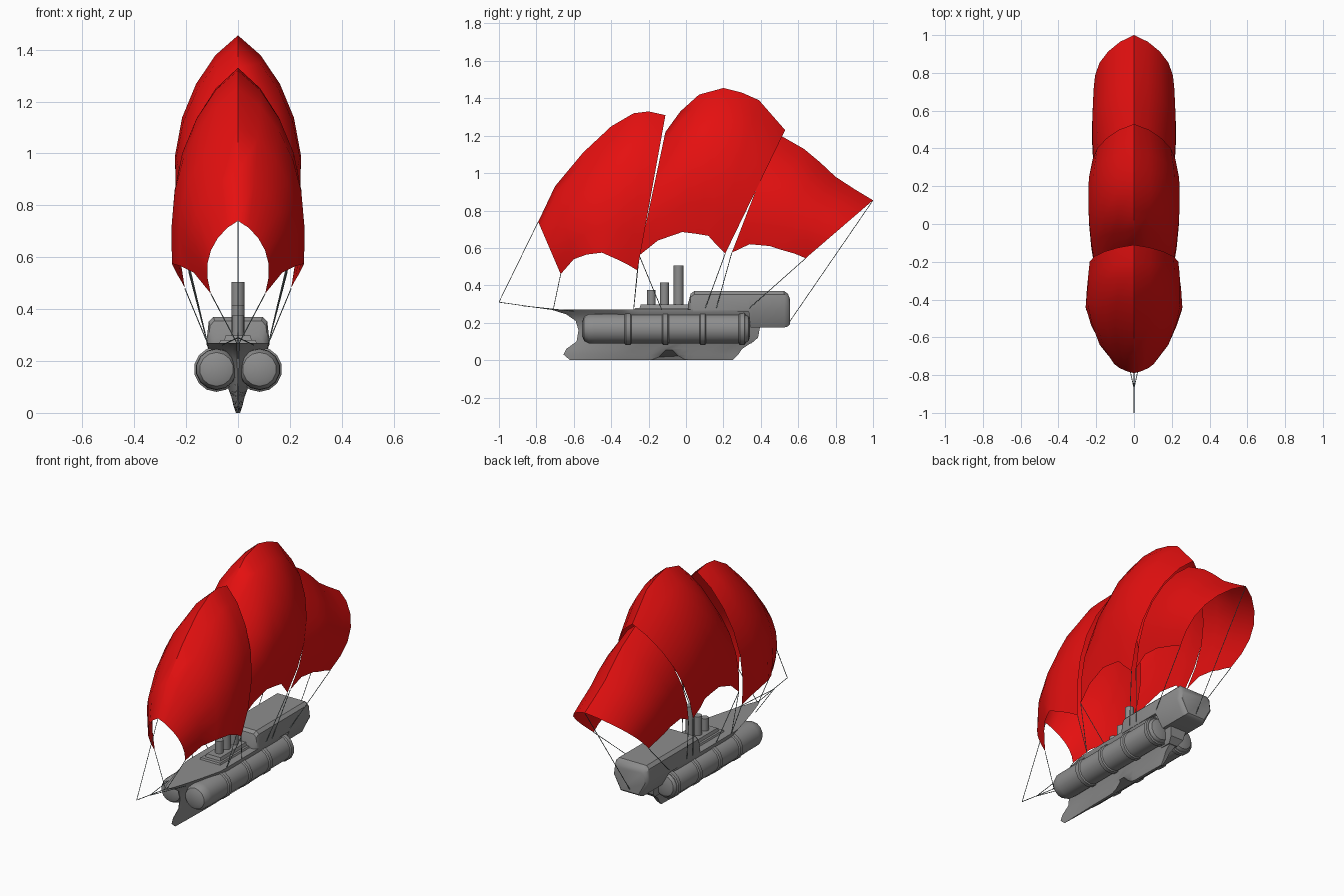
import bpy, math
from mathutils import Vector

cube = bpy.data.objects.get("Cube")
if cube:
    bpy.data.objects.remove(cube, do_unlink=True)


def material(name, rgb):
    mat = bpy.data.materials.new(name)
    mat.use_nodes = True
    mat.diffuse_color = (*rgb, 1)
    mat.node_tree.nodes["Principled BSDF"].inputs["Base Color"].default_value = (*rgb, 1)
    return mat


RED = material("sail red", (0.78, 0.005, 0.005))
GREY = material("hull grey", (0.27, 0.27, 0.27))
ROPE = material("rope grey", (0.2, 0.25, 0.25))


def loft(name, rings, mat, closed=True, angle=35):
    """Skin a list of equal-length point rings; closed rings also get end caps."""
    n = len(rings[0])
    verts = [p for ring in rings for p in ring]
    faces = []
    for r in range(len(rings) - 1):
        for i in range(n if closed else n - 1):
            j = (i + 1) % n
            faces.append((r * n + i, r * n + j, (r + 1) * n + j, (r + 1) * n + i))
    if closed:
        faces.append(tuple(reversed(range(n))))
        faces.append(tuple(range(len(verts) - n, len(verts))))
    mesh = bpy.data.meshes.new(name)
    mesh.from_pydata(verts, [], faces)
    mesh.materials.append(mat)
    obj = bpy.data.objects.new(name, mesh)
    bpy.context.collection.objects.link(obj)
    bpy.ops.object.select_all(action='DESELECT')
    obj.select_set(True)
    bpy.context.view_layer.objects.active = obj
    if closed:
        bpy.ops.object.mode_set(mode='EDIT')
        bpy.ops.mesh.select_all(action='SELECT')
        bpy.ops.mesh.normals_make_consistent(inside=False)
        bpy.ops.object.mode_set(mode='OBJECT')
    bpy.ops.object.shade_smooth_by_angle(angle=math.radians(angle))
    return obj


def lathe(name, profile, centre, axis, sides, mat=GREY):
    """Turn (radius, distance) pairs around the y or z axis."""
    rings = []
    for radius, along in profile:
        ring = []
        for i in range(sides):
            a = math.tau * (i + 0.5) / sides
            c, s = radius * math.cos(a), radius * math.sin(a)
            offset = (c, along, s) if axis == 'y' else (c, s, along)
            ring.append(Vector(centre) + Vector(offset))
        rings.append(ring)
    return loft(name, rings, mat)


# Sails: each station is spine y, z, then foot x, y, z, then greatest half width
def sail(name, stations, steps=6):
    rings = []
    for ys, zs, xf, yf, zf, width in stations:
        half = []
        for i in range(steps + 1):
            t = i / steps
            drop = t ** 1.3
            x = width * math.sin(t * math.pi / 1.4)
            x += (xf - width * math.sin(math.pi / 1.4)) * t ** 4
            half.append((x, ys + (yf - ys) * drop, zs + (zf - zs) * drop))
        rings.append([(-x, y, z) for x, y, z in reversed(half[1:])] + half)
    loft(name, rings, RED, closed=False, angle=50)


sail("front_sail", [
    (-.79, .74, .105, -.67, .46, .115),
    (-.70, .93, .17, -.60, .54, .175),
    (-.55, 1.11, .22, -.53, .565, .21),
    (-.40, 1.25, .255, -.45, .575, .23),
    (-.28, 1.32, .235, -.36, .535, .235),
    (-.20, 1.33, .22, -.31, .51, .235),
    (-.11, 1.31, .205, -.26, .48, .23)])
sail("middle_sail", [
    (-.11, 1.22, .19, -.25, .56, .205),
    (-.03, 1.33, .205, -.15, .64, .22),
    (.07, 1.42, .215, -.02, .685, .232),
    (.20, 1.455, .215, .06, .675, .237),
    (.30, 1.43, .215, .12, .665, .237),
    (.39, 1.39, .21, .16, .62, .232),
    (.53, 1.23, .195, .21, .57, .215)])
sail("rear_sail", [
    (.49, 1.21, .19, .245, .575, .21),
    (.63, 1.13, .2, .34, .62, .215),
    (.72, 1.055, .205, .45, .61, .213),
    (.80, .98, .205, .51, .59, .21),
    (.90, .915, .2, .58, .57, .207),
    (1.0, .855, .19, .64, .545, .2)])

# Hull: waterlines from keel to deck as height, bow y, stern y, half width
waterlines = [
    (0, -.62, .25, .008), (.03, -.655, .28, .018), (.06, -.64, .3, .025),
    (.1, -.585, .36, .04), (.16, -.575, .39, .06), (.21, -.59, .4, .085),
    (.245, -.64, .4, .115), (.27, -.72, .4, .12)]
rings = []
for z, bow, stern, width in waterlines:
    half = []
    for i in range(25):
        u = i / 24
        y = bow + (stern - bow) * u
        x = width * min(1, u / .35 + .02) ** .8 * min(1, .6 + (1 - u) * 3)
        notch = .06 * math.exp(-((y + .09) / .05) ** 2)
        half.append((x, y, max(z, notch + z * .1)))
    rings.append(half + [(-x, y, z) for x, y, z in reversed(half)])
loft("hull", rings, GREY)


# Stern cabin: box sections along y with softened upper corners
def section(y, top, bottom, scale, foot):
    half = [(.095, top), (.113, top - .018), (.122, max(.27, bottom)), (foot, bottom)]
    pts = [(x * scale, y, z) for x, z in half]
    return pts + [(-x, y, z) for x, y, z in reversed(pts)]


loft("stern_cabin", [
    section(.01, .30, .26, .8, .12), section(.025, .355, .26, .95, .12),
    section(.045, .37, .26, 1, .12), section(.335, .37, .26, 1, .12),
    section(.345, .37, .175, 1, .075), section(.525, .37, .175, 1, .075),
    section(.545, .355, .18, .95, .072), section(.555, .33, .19, .86, .07)], GREY)

# Deckhouse, two low tiers
for name, front, back, width, low, high in (
        ("deckhouse_base", -.28, .03, .075, .262, .28),
        ("deckhouse_top", -.25, .02, .055, .275, .298)):
    loft(name, [[(sx * (width - inset), y, z) for sx, y in (
        (1, front + inset), (1, back - inset), (-1, back - inset), (-1, front + inset))]
        for z, inset in ((low, 0), (high, .008))], GREY)

# Funnels
for name, y, radius, top in (("front_funnel", -.185, .023, .375),
                             ("middle_funnel", -.115, .025, .415),
                             ("rear_funnel", -.04, .026, .505)):
    lathe(name, [(radius, .27), (radius, top)], (0, y, 0), 'z', 16)

# Side floats with straps
for side, sx in (("left", 1), ("right", -1)):
    centre = (sx * .083, 0, .168)
    lathe(side + "_float", [(.04, -.555), (.065, -.545), (.078, -.52), (.08, -.49),
                            (.08, .29), (.078, .315), (.065, .335), (.04, .342)],
          centre, 'y', 14)
    for i, y in enumerate((-.31, -.11, .09, .3)):
        lathe(f"{side}_strap_{i + 1}", [(.08, y - .018), (.087, y - .012),
                                        (.087, y + .012), (.08, y + .018)],
              centre, 'y', 14)

# Rudder block under the stern
loft("stern_fin", [[(sx * w, y, z) for sx, y in ((1, .2), (1, back), (-1, back), (-1, .2))]
                   for z, back, w in ((.09, .35, .03), (.12, .385, .045), (.2, .4, .06))], GREY)

# Bowsprit and rigging: pairs of end points, side ropes are mirrored
centre_ropes = [((0, -1, .31), (0, -.68, .265)), ((0, -1, .31), (0, -.79, .74)),
                ((0, .55, .2), (0, 1, .855))]
side_ropes = [
    ((0, -.87, .29), (.06, -.6, .262)),
    ((.005, -.71, .27), (.105, -.67, .46)),
    ((.118, -.28, .27), (.205, -.26, .48)),
    ((.118, -.28, .27), (.19, -.25, .56)),
    ((.118, -.13, .27), (.19, -.25, .56)),
    ((.118, .1, .27), (.195, .21, .57)),
    ((.118, .16, .27), (.19, .245, .575)),
    ((.118, .33, .27), (.19, .64, .545))]
ropes = centre_ropes + side_ropes
ropes += [tuple((-x, y, z) for x, y, z in pair) for pair in side_ropes]
curve = bpy.data.curves.new("rigging", 'CURVE')
curve.dimensions = '3D'
curve.bevel_depth = .002
curve.bevel_resolution = 1
curve.materials.append(ROPE)
for start, end in ropes:
    spline = curve.splines.new('POLY')
    spline.points.add(1)
    spline.points[0].co = (*start, 1)
    spline.points[1].co = (*end, 1)
bpy.context.collection.objects.link(bpy.data.objects.new("rigging", curve))
